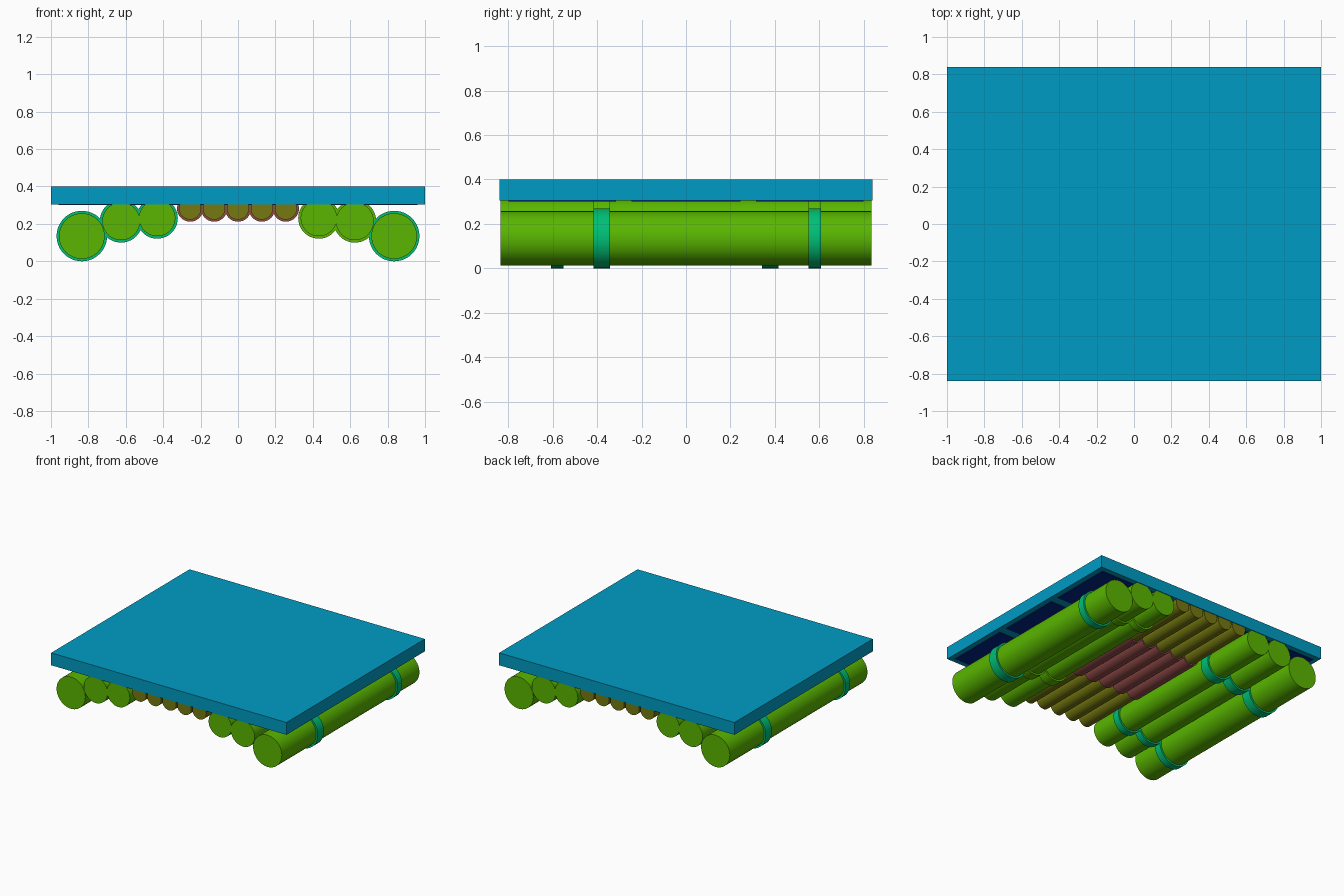
import bpy
import math

cube = bpy.data.objects.get("Cube")
if cube:
    bpy.data.objects.remove(cube, do_unlink=True)


def material(name, rgb):
    m = bpy.data.materials.new(name)
    m.use_nodes = True
    m.diffuse_color = (*rgb, 1)
    m.node_tree.nodes["Principled BSDF"].inputs["Base Color"].default_value = (*rgb, 1)
    return m


BLUE = material("blue", (0, 0.33, 0.55))
NAVY = material("navy", (0, 0.018, 0.25))
GREEN = material("leaf green", (0.10, 0.47, 0))
TEAL = material("teal", (0, 0.52, 0.18))
OLIVE = material("olive", (0.18, 0.19, 0.005))
BROWN = material("brown", (0.28, 0.07, 0.065))


def box(name, x, y, z, mat):
    """Box from (low, high) ranges on each axis."""
    bpy.ops.mesh.primitive_cube_add(size=1, location=[sum(r) / 2 for r in (x, y, z)])
    ob = bpy.context.object
    ob.name = name
    ob.scale = [r[1] - r[0] for r in (x, y, z)]
    bpy.ops.object.transform_apply(location=False, rotation=False, scale=True)
    ob.data.materials.append(mat)


def log(name, x, y, z, radius, length, mat):
    """Smooth cylinder lying along y, centred at (x, y, z)."""
    bpy.ops.mesh.primitive_cylinder_add(vertices=48, radius=radius, depth=length,
                                        location=(x, y, z), rotation=(math.pi / 2, 0, 0))
    ob = bpy.context.object
    ob.name = name
    ob.data.materials.append(mat)
    bpy.ops.object.shade_smooth_by_angle(angle=math.radians(40))


# Deck slab with three thin panels underneath
box("deck", (-1, 1), (-0.84, 0.84), (0.305, 0.4), BLUE)
for name, y in (("front", (-0.8, -0.315)), ("middle", (-0.245, 0.245)), ("back", (0.315, 0.8))):
    box(name + "_underside_panel", (-0.96, 0.96), y, (0.3, 0.306), NAVY)

# Float logs with two bands each; one side is the other turned half around
floats = (("outer", 0.835, 0.135, 0.122), ("middle", 0.625, 0.214, 0.101),
          ("inner", 0.432, 0.231, 0.097))
for side, s in (("left", 1), ("right", -1)):
    for part, x, z, r in floats:
        log(f"{side}_{part}_float", s * x, 0, z, r, 1.67, GREEN)
        band = GREEN if s > 0 and part != "outer" else TEAL
        for end, y, width in (("wide", -0.38, 0.075), ("narrow", 0.58, 0.055)):
            log(f"{side}_{part}_{end}_band", s * x, s * y, z, r + 0.013, width, band)

# Slim centre logs, each with a thicker wrapped middle
for i in range(-2, 3):
    log(f"centre_log_{i + 3}", i * 0.128, 0, 0.282, 0.059, 1.67, OLIVE)
    log(f"centre_wrap_{i + 3}", i * 0.128, 0, 0.282, 0.07, 0.62, BROWN)
